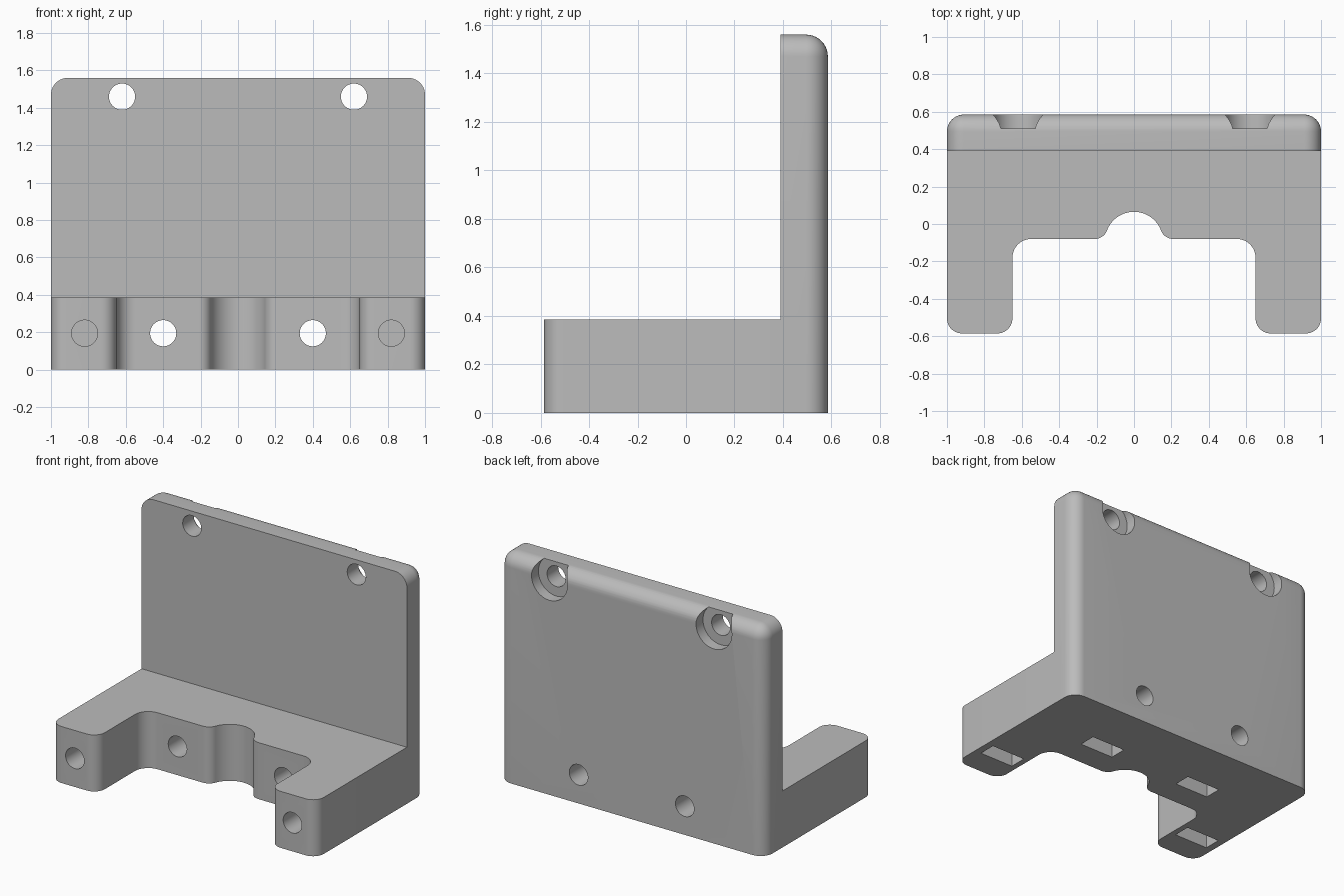
import bpy, bmesh
from math import sin, cos, radians, pi
from mathutils import Matrix, Vector

cube = bpy.data.objects.get("Cube")
if cube:
    bpy.data.objects.remove(cube, do_unlink=True)

grey = bpy.data.materials.new("plain_grey")
grey.use_nodes = True
colour = (0.5, 0.5, 0.5, 1)
grey.diffuse_color = colour
grey.node_tree.nodes["Principled BSDF"].inputs["Base Color"].default_value = colour

FRONT, BACK, PLATE_FRONT = -0.585, 0.585, 0.39
BASE_TOP, TOP = 0.385, 1.56
ROUND, HOLE, HOLE_Z = 0.09, 0.07, 0.195


def make_object(name, bm):
    bmesh.ops.recalc_face_normals(bm, faces=bm.faces)
    mesh = bpy.data.meshes.new(name)
    bm.to_mesh(mesh)
    bm.free()
    mesh.materials.append(grey)
    obj = bpy.data.objects.new(name, mesh)
    bpy.context.collection.objects.link(obj)
    return obj


def add_box(bm, lo, hi):
    lo, hi = Vector(lo), Vector(hi)
    matrix = Matrix.Translation((lo + hi) / 2) @ Matrix.Diagonal((*(hi - lo), 1))
    bmesh.ops.create_cube(bm, size=1, matrix=matrix)


def box(name, lo, hi):
    bm = bmesh.new()
    add_box(bm, lo, hi)
    return make_object(name, bm)


def rod(name, x, z, radius, y0, y1):
    """Cylinder lying along y."""
    bm = bmesh.new()
    matrix = Matrix.Translation((x, (y0 + y1) / 2, z)) @ Matrix.Rotation(pi / 2, 4, 'X')
    bmesh.ops.create_cone(bm, cap_ends=True, segments=48, radius1=radius,
                          radius2=radius, depth=y1 - y0, matrix=matrix)
    return make_object(name, bm)


def arc(x, y, r, start, end, steps=10):
    angles = [radians(start + (end - start) * i / steps) for i in range(steps + 1)]
    return [(x + r * cos(a), y + r * sin(a)) for a in angles]


def combine(target, other, operation):
    mod = target.modifiers.new(operation.lower(), 'BOOLEAN')
    mod.operation = operation
    mod.solver = 'EXACT'
    mod.object = other
    bpy.context.view_layer.objects.active = target
    bpy.ops.object.modifier_apply(modifier=mod.name)
    bpy.data.objects.remove(other, do_unlink=True)


# Base: U-shaped outline with a central round notch, mirrored and extruded
half = (arc(0, -0.09, 0.155, 90, 20.8, 14)
        + arc(0.21, -0.01, 0.07, 200.8, 270)
        + arc(0.55, -0.18, 0.1, 90, 0)
        + arc(0.73, FRONT + 0.08, 0.08, 180, 270)
        + arc(0.92, FRONT + 0.08, 0.08, 270, 360)
        + [(1, 0.45)])
outline = half + [(-x, y) for x, y in reversed(half[1:])]
bm = bmesh.new()
face = bm.faces.new([bm.verts.new((x, y, 0)) for x, y in outline])
extruded = bmesh.ops.extrude_face_region(bm, geom=[face])["geom"]
bmesh.ops.translate(bm, vec=(0, 0, BASE_TOP),
                    verts=[v for v in extruded if isinstance(v, bmesh.types.BMVert)])
bmesh.ops.remove_doubles(bm, verts=bm.verts, dist=0.0005)
base = make_object("base", bm)

# Upright plate: rounded rear edges and upper corners, sharp front and bottom
bm = bmesh.new()
add_box(bm, (-1, PLATE_FRONT, 0), (1, BACK, TOP))
rounded = []
for edge in bm.edges:
    a, b = (v.co for v in edge.verts)
    mid = (a + b) / 2
    rear = mid.y > BACK - 0.01 and mid.z > 0.01
    upper_corner = abs(mid.x) > 0.99 and mid.z > TOP - 0.01
    if rear or upper_corner:
        rounded.append(edge)
bmesh.ops.bevel(bm, geom=rounded, offset=ROUND, offset_type='OFFSET',
                segments=10, profile=0.5, affect='EDGES')
bracket = make_object("angle_bracket", bm)
combine(bracket, base, 'UNION')

# Screw holes, nut pockets and counterbores on both sides
for side in (-1, 1):
    cutters = [
        rod("leg_hole", side * 0.82, HOLE_Z, HOLE, FRONT - 0.1, -0.12),
        rod("through_hole", side * 0.4, HOLE_Z, HOLE, -0.3, BACK + 0.1),
        rod("upper_hole", side * 0.62, 1.46, HOLE, 0.3, BACK + 0.1),
        rod("counterbore", side * 0.62, 1.46, 0.135, 0.51, BACK + 0.1),
    ]
    for x, y in ((0.82, -0.345), (0.4, 0.16)):
        cutters.append(box("nut_pocket", (side * x - 0.13, y - 0.06, -0.1),
                           (side * x + 0.13, y + 0.06, HOLE_Z + 0.13)))
    for cutter in cutters:
        combine(bracket, cutter, 'DIFFERENCE')

bpy.ops.object.select_all(action='DESELECT')
bracket.select_set(True)
bpy.context.view_layer.objects.active = bracket
bpy.ops.object.shade_smooth_by_angle(angle=radians(30))
